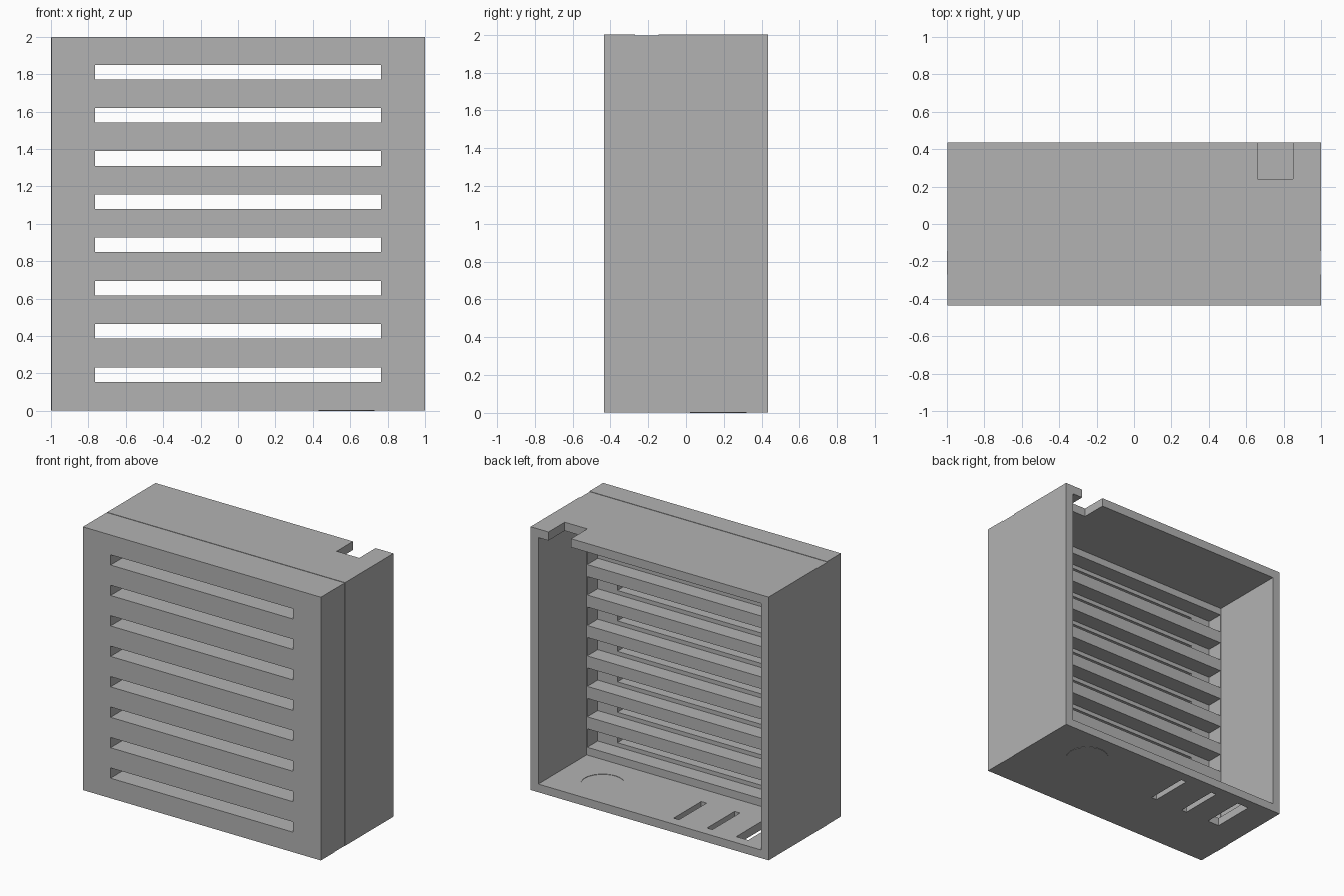
import bpy
import bmesh
from mathutils import Matrix, Vector

cube = bpy.data.objects.get("Cube")
if cube:
    bpy.data.objects.remove(cube, do_unlink=True)

grey = bpy.data.materials.new("plain_grey")
grey.use_nodes = True
colour = (0.45, 0.45, 0.45, 1)
grey.diffuse_color = colour
grey.node_tree.nodes["Principled BSDF"].inputs["Base Color"].default_value = colour

EPS = 0.003                     # tiny fit offset between the parts
FRONT, MID, REAR, BACK = -0.435, -0.27, -0.145, 0.435
WALL = 0.065
SLOT_Z = [0.194 + 0.231 * i for i in range(8)]


def finish(name, bm):
    mesh = bpy.data.meshes.new(name)
    bm.to_mesh(mesh)
    bm.free()
    mesh.materials.append(grey)
    obj = bpy.data.objects.new(name, mesh)
    bpy.context.collection.objects.link(obj)
    return obj


def boxes(name, spans):
    """One object made of boxes, each given as x, y and z spans."""
    bm = bmesh.new()
    for span in spans:
        low, high = (Vector(c) for c in zip(*span))
        size = high - low
        bmesh.ops.create_cube(bm, size=1, matrix=Matrix.Translation((low + high) / 2)
                              @ Matrix.Diagonal((*size, 1)))
    return finish(name, bm)


def disc(name, x, y, z0, z1, radius):
    bm = bmesh.new()
    bmesh.ops.create_cone(bm, cap_ends=True, segments=48, radius1=radius, radius2=radius,
                          depth=z1 - z0, matrix=Matrix.Translation((x, y, (z0 + z1) / 2)))
    return finish(name, bm)


def cut(obj, cutter):
    """Subtract the cutter, bake the result and drop the cutter."""
    cutter.hide_render = True
    mod = obj.modifiers.new("cut", "BOOLEAN")
    mod.operation = "DIFFERENCE"
    mod.solver = "EXACT"
    mod.object = cutter
    graph = bpy.context.evaluated_depsgraph_get()
    baked = bpy.data.meshes.new_from_object(obj.evaluated_get(graph))
    obj.modifiers.clear()
    obj.data = baked
    bpy.data.objects.remove(cutter, do_unlink=True)


def slots(half_width, height):
    return boxes("slot_cutter", [((-half_width, half_width), (-1, 1),
                                  (z - height / 2, z + height / 2)) for z in SLOT_Z])


# Front plate with eight vents
front = boxes("front_grille", [((EPS - 1, 1), (FRONT, MID), (EPS, 2))])
cut(front, slots(0.765, 0.078))

# Middle frame with wider openings, leaving thin slats
middle = boxes("slat_frame", [((-1, 1 - EPS), (MID, REAR), (EPS, 2 - EPS))])
cut(middle, slots(0.93, 0.14))

# Rear shell, open at the back
shell = boxes("rear_shell", [((EPS - 1, 1), (REAR, BACK), (EPS, 2))])
cut(shell, boxes("cavity_cutter", [((WALL - 1, 1 - WALL), (-1, 1), (WALL, 2 - WALL))]))

# Floor slots and the cable notch in the top wall
floor = (-0.1, 0.1)
cut(shell, boxes("opening_cutter", [
    ((-0.19, -0.145), (0.025, 0.355), floor),
    ((-0.47, -0.425), (0.025, 0.355), floor),
    ((-0.77, -0.67), (0.025, 0.355), floor),
    ((0.66, 0.85), (0.24, 0.6), (1.9, 2.1)),
]))

# Round plug set into the floor
cut(shell, disc("plug_cutter", 0.58, 0.17, -0.1, 0.1, 0.15))
disc("floor_plug", 0.58, 0.17, 0, WALL - EPS, 0.15)
